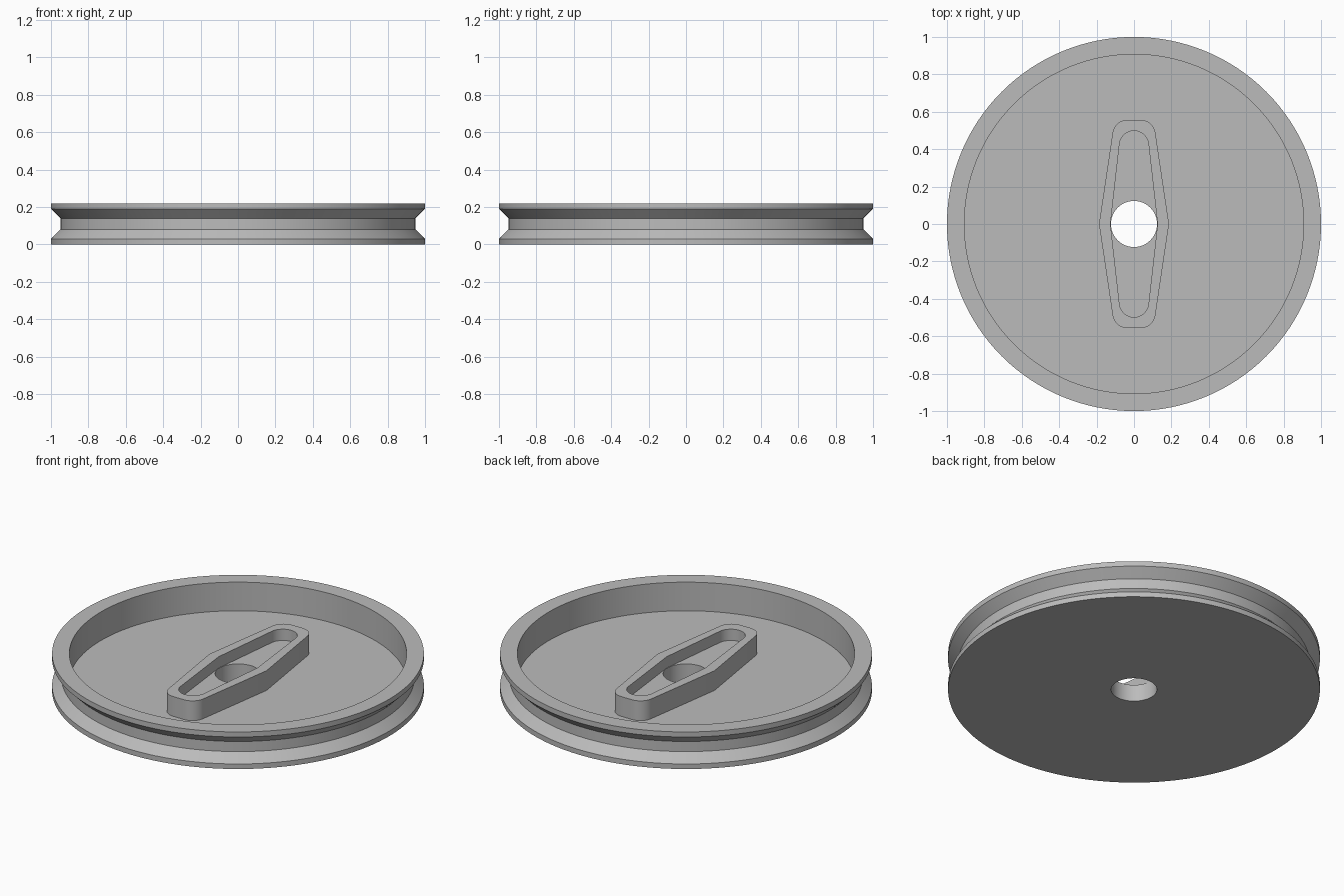
import bpy, bmesh
from math import sin, cos, pi, radians

cube = bpy.data.objects.get("Cube")
if cube:
    bpy.data.objects.remove(cube, do_unlink=True)

SEGMENTS = 128
FLOOR, TOP = 0.05, 0.22
BORE = 0.123

grey = bpy.data.materials.new("plain_grey")
grey.use_nodes = True
grey.diffuse_color = (0.5, 0.5, 0.5, 1)
grey.node_tree.nodes["Principled BSDF"].inputs["Base Color"].default_value = (0.5, 0.5, 0.5, 1)


def finish(name, bm):
    bmesh.ops.recalc_face_normals(bm, faces=bm.faces)
    mesh = bpy.data.meshes.new(name)
    bm.to_mesh(mesh)
    bm.free()
    mesh.materials.append(grey)
    obj = bpy.data.objects.new(name, mesh)
    bpy.context.collection.objects.link(obj)
    return obj


def lathe(name, profile):
    """Solid turned about z; the profile runs from the bottom to the top."""
    bm = bmesh.new()
    rings = [[bm.verts.new((r * cos(2 * pi * i / SEGMENTS), r * sin(2 * pi * i / SEGMENTS), z))
              for i in range(SEGMENTS)] for r, z in profile]
    for a, b in zip(rings, rings[1:]):
        for i in range(SEGMENTS):
            j = (i + 1) % SEGMENTS
            bm.faces.new((a[i], a[j], b[j], b[i]))
    bm.faces.new(rings[0])
    bm.faces.new(rings[-1])
    return finish(name, bm)


def lozenge(name, waist, shift, centre, radius, z0, z1, steps=12):
    """Pointed waist and rounded ends, extruded from z0 to z1."""
    start = radians(8)
    half = [(waist, 0)]
    for side in (1, -1):
        arc = [start + (pi / 2 - start) * i / steps for i in range(steps + 1)]
        if side < 0:
            arc = [pi - a for a in reversed(arc)]
            if shift == 0:
                arc = arc[1:]
        half += [(side * shift + radius * cos(a), centre + radius * sin(a)) for a in arc]
    outline = half + [(-x, -y) for x, y in half]
    bm = bmesh.new()
    face = bm.faces.new([bm.verts.new((x, y, z0)) for x, y in outline])
    moved = bmesh.ops.extrude_face_region(bm, geom=[face])["geom"]
    bmesh.ops.translate(bm, vec=(0, 0, z1 - z0),
                        verts=[v for v in moved if isinstance(v, bmesh.types.BMVert)])
    return finish(name, bm)


def combine(target, tool, operation):
    mod = target.modifiers.new(operation.lower(), 'BOOLEAN')
    mod.operation, mod.object, mod.solver = operation, tool, 'EXACT'
    bpy.context.view_layer.objects.active = target
    bpy.ops.object.modifier_apply(modifier=mod.name)
    bpy.data.objects.remove(tool, do_unlink=True)


# Grooved wheel with a dished top
wheel = lathe("pulley_wheel", [
    (1, 0), (1, 0.03), (0.95, 0.08), (0.95, 0.14), (1, 0.19), (1, TOP),
    (0.907, TOP), (0.907, FLOOR)])

# Raised hub with its pocket, then the bore through everything
combine(wheel, lozenge("hub", 0.187, 0.035, 0.477, 0.08, FLOOR - 0.02, 0.167), 'UNION')
combine(wheel, lozenge("pocket", 0.126, 0, 0.42, 0.078, 0.1, 0.3), 'DIFFERENCE')
combine(wheel, lathe("bore", [(BORE, -0.1), (BORE, 0.3)]), 'DIFFERENCE')

bpy.ops.object.select_all(action='DESELECT')
wheel.select_set(True)
bpy.context.view_layer.objects.active = wheel
bpy.ops.object.shade_smooth_by_angle(angle=radians(25))
